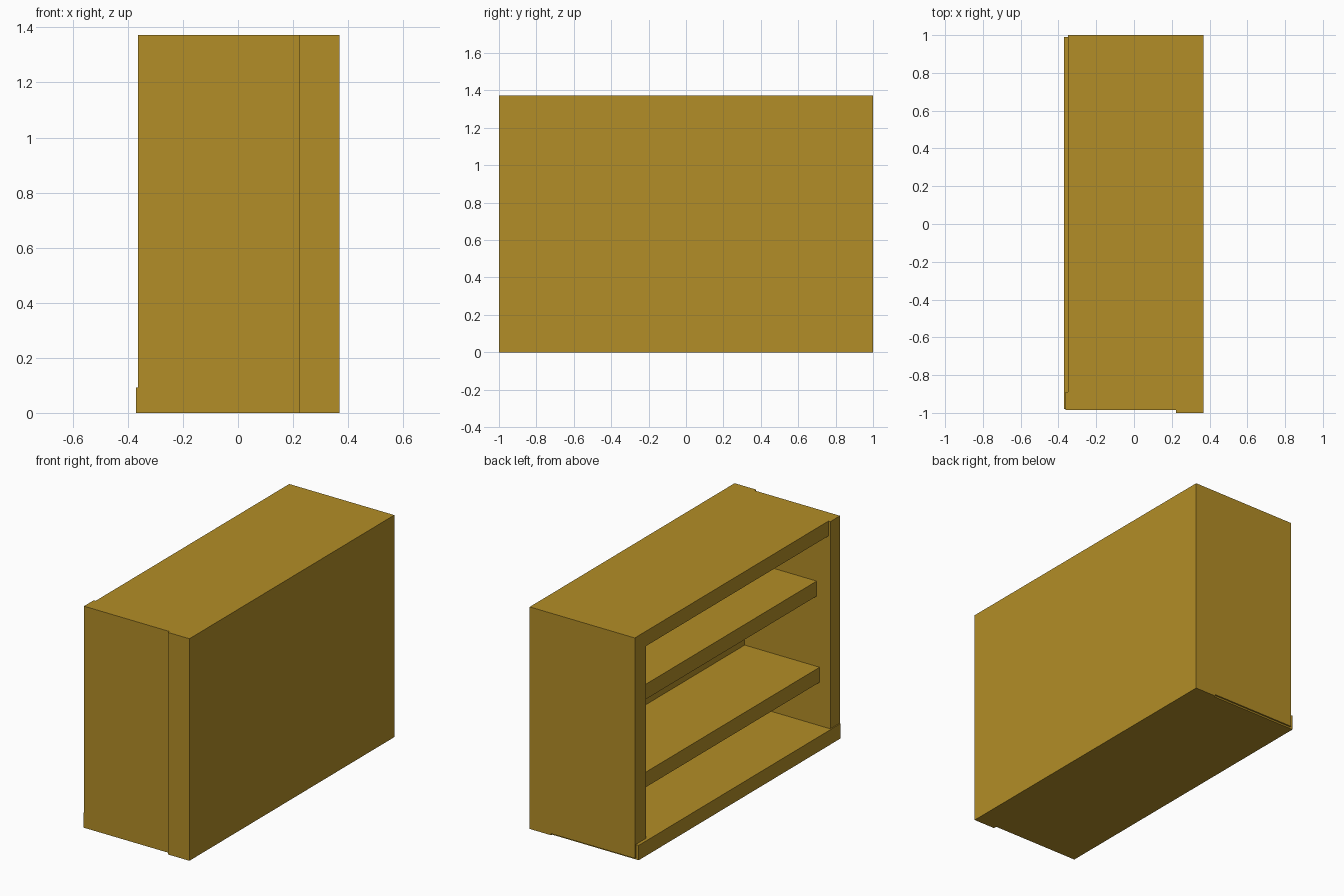
import bpy

if "Cube" in bpy.data.objects:
    bpy.data.objects.remove(bpy.data.objects["Cube"])

# Ochre wood colour
wood = bpy.data.materials.new("ochre_wood")
wood.diffuse_color = (0.45, 0.27, 0.02, 1)
wood.use_nodes = True
wood.node_tree.nodes["Principled BSDF"].inputs["Base Color"].default_value = wood.diffuse_color


def board(name, x, y, z):
    """Box spanning the given (min, max) ranges."""
    bpy.ops.mesh.primitive_cube_add(size=1)
    ob = bpy.context.object
    ob.name = name
    for v in ob.data.vertices:
        v.co = [lo + (c + 0.5) * (hi - lo) for c, (lo, hi) in zip(v.co, (x, y, z))]
    ob.data.materials.append(wood)
    return ob


H = 1.372      # overall height
BACK = 0.222   # inner face of the thick back panel

# Back panel and the two end panels; the open side faces -x
board("back_panel", (BACK, 0.368), (-1, 1), (0, H))
board("near_end_panel", (-0.363, BACK), (-0.985, -0.89), (0.01, H))
board("far_end_panel", (-0.35, BACK), (0.89, 1), (0.01, H))

# Top board between the end panels, and the protruding base board
board("top_board", (-0.35, BACK), (-0.89, 0.89), (H - 0.092, H))
board("base_board", (-0.37, BACK), (-0.98, 0.99), (0, 0.092))

# Shelves let into the end panels: (name, front x, top z)
for name, front, top in (("lower_shelf", -0.29, 0.453), ("upper_shelf", -0.27, 0.98)):
    board(name, (front, BACK), (-0.95, 0.95), (top - 0.093, top))
